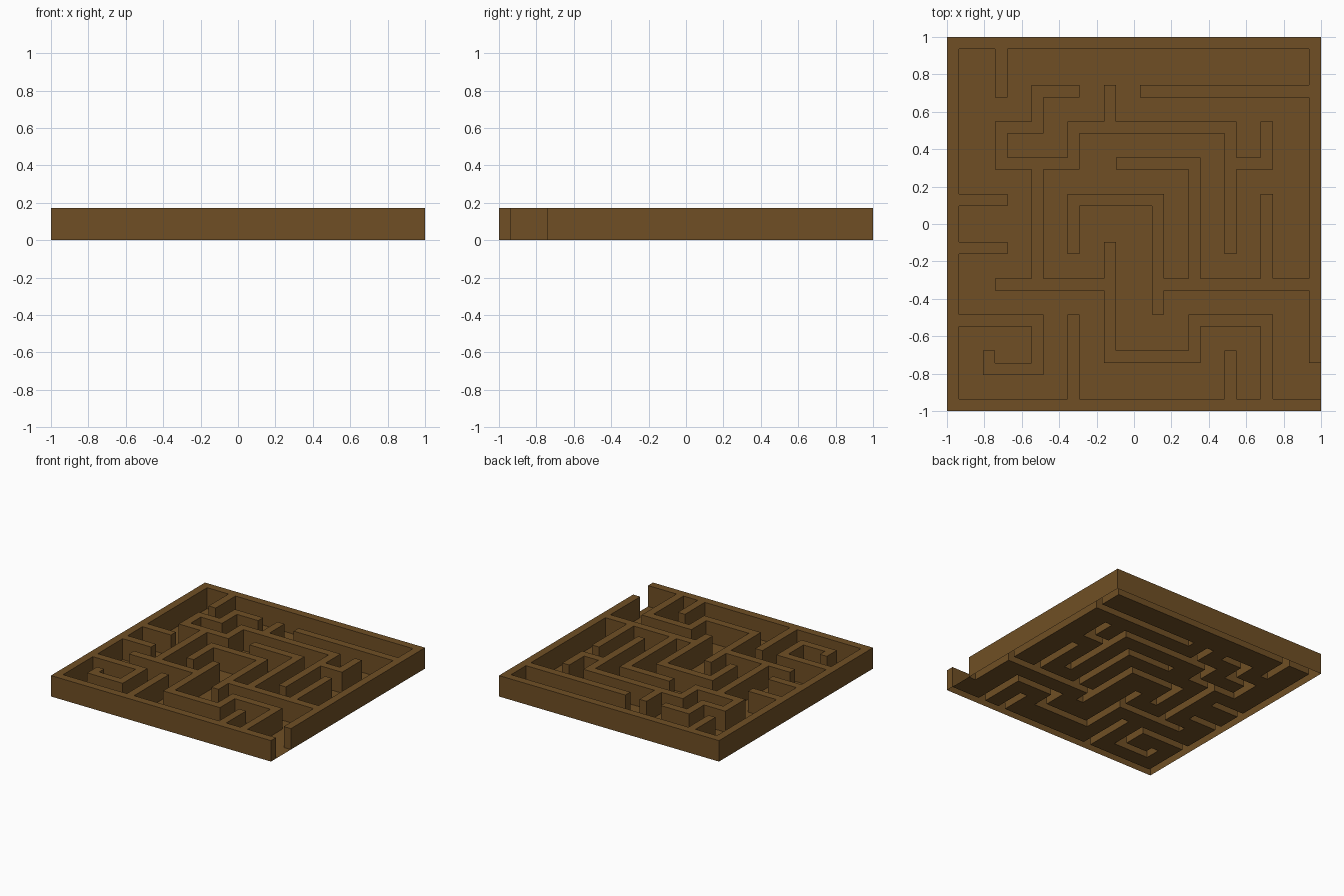
import bpy
import bmesh
from mathutils import Vector

if "Cube" in bpy.data.objects:
    bpy.data.objects.remove(bpy.data.objects["Cube"], do_unlink=True)

CELLS = 31            # the maze is a square board of this many cells
UNIT = 2 / CELLS      # wall thickness
HEIGHT = 0.172

# Wall centre lines, as corner cells (column, row) counted from the front right
WALL_PATHS = [
    # outer frame, open at one side near the front
    [(30, 0), (0, 0), (0, 30), (30, 30), (30, 4)],
    # short stubs on the frame
    [(4, 30), (4, 26)],
    [(0, 17), (4, 17)],
    [(0, 13), (4, 13)],
    [(30, 26), (16, 26)],
    [(10, 0), (10, 7)],
    [(23, 0), (23, 4)],
    # hooked walls joined to the frame
    [(0, 7), (7, 7), (7, 3), (3, 3), (3, 4)],
    [(26, 0), (26, 7), (20, 7), (20, 4), (13, 4), (13, 13)],
    # upper winding wall
    [(13, 10), (4, 10)],
    [(7, 10), (7, 20)],
    [(10, 20), (4, 20), (4, 23), (7, 23), (7, 26), (10, 26)],
    [(10, 20), (10, 23), (23, 23), (23, 13)],
    [(13, 23), (13, 26)],
    [(23, 20), (26, 20), (26, 23)],
    # central winding wall
    [(30, 10), (17, 10)],
    [(17, 8), (17, 17), (10, 17), (10, 13)],
    [(20, 10), (20, 20), (14, 20)],
    [(26, 10), (26, 17)],
]


def cells_on(path):
    """All cells covered by an axis-aligned path."""
    found = set()
    for (ax, ay), (bx, by) in zip(path, path[1:]):
        for col in range(min(ax, bx), max(ax, bx) + 1):
            for row in range(min(ay, by), max(ay, by) + 1):
                found.add((col, row))
    return found


def cell_of(face):
    centre = face.calc_center_median()
    return int((centre.x + 1) / UNIT), int((centre.y + 1) / UNIT)


def board(keep):
    """A flat grid holding only the cells that pass the test."""
    bm = bmesh.new()
    bmesh.ops.create_grid(bm, x_segments=CELLS, y_segments=CELLS, size=1)
    unwanted = [f for f in bm.faces if not keep(cell_of(f))]
    bmesh.ops.delete(bm, geom=unwanted, context='FACES')
    return bm


def add_object(name, bm, material):
    mesh = bpy.data.meshes.new(name)
    bm.to_mesh(mesh)
    bm.free()
    mesh.materials.append(material)
    obj = bpy.data.objects.new(name, mesh)
    bpy.context.collection.objects.link(obj)
    return obj


wood = bpy.data.materials.new("brown_wood")
wood.use_nodes = True
colour = (0.16, 0.078, 0.018, 1)
wood.diffuse_color = colour
wood.node_tree.nodes["Principled BSDF"].inputs["Base Color"].default_value = colour

wall_cells = set().union(*(cells_on(path) for path in WALL_PATHS))

# Passage floor: a thin sheet between the walls
add_object("maze_floor", board(lambda cell: cell not in wall_cells), wood)

# Walls: flat tops with sides dropped to the ground, hollow underneath
walls = board(lambda cell: cell in wall_cells)
bmesh.ops.translate(walls, verts=walls.verts, vec=Vector((0, 0, HEIGHT)))
rim = [e for e in walls.edges if e.is_boundary]
sides = bmesh.ops.extrude_edge_only(walls, edges=rim)
for item in sides["geom"]:
    if isinstance(item, bmesh.types.BMVert):
        item.co.z = 0
bmesh.ops.recalc_face_normals(walls, faces=walls.faces)
add_object("maze_walls", walls, wood)
